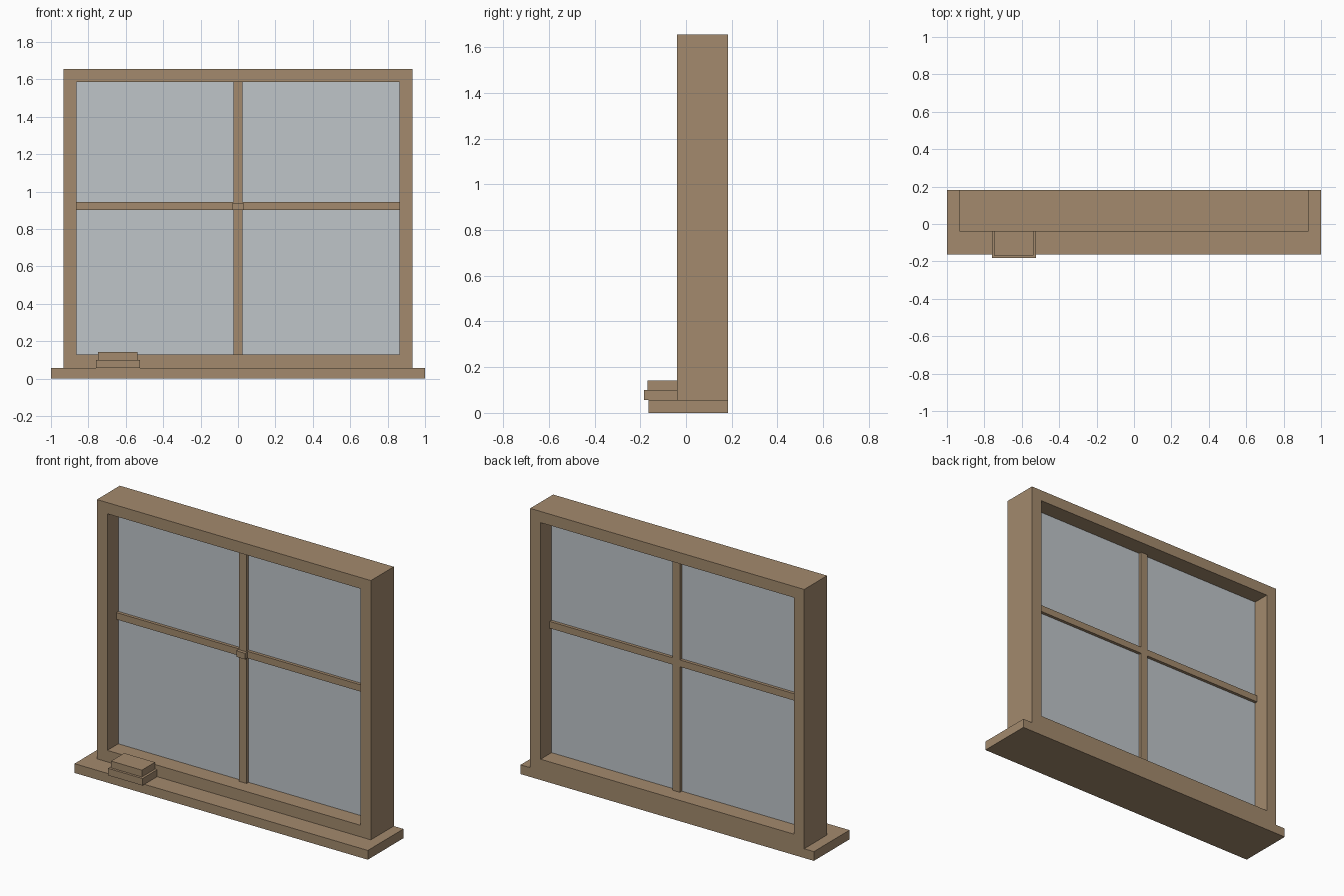
import bpy, bmesh

if "Cube" in bpy.data.objects:
    bpy.data.objects.remove(bpy.data.objects["Cube"])


def material(name, rgb):
    m = bpy.data.materials.new(name)
    m.diffuse_color = (*rgb, 1)
    m.use_nodes = True
    m.node_tree.nodes["Principled BSDF"].inputs["Base Color"].default_value = m.diffuse_color
    return m


wood = material("tan_wood", (0.366, 0.254, 0.153))
pane = material("grey_glass", (0.521, 0.558, 0.584))


def make_object(name, bm, mat):
    bmesh.ops.recalc_face_normals(bm, faces=bm.faces)
    mesh = bpy.data.meshes.new(name)
    bm.to_mesh(mesh)
    bm.free()
    mesh.materials.append(mat)
    ob = bpy.data.objects.new(name, mesh)
    bpy.context.collection.objects.link(ob)
    return ob


def box(name, x, y, z, mat=wood):
    """Box spanning the given (min, max) ranges."""
    bm = bmesh.new()
    bmesh.ops.create_cube(bm, size=1)
    for v in bm.verts:
        for i, (lo, hi) in enumerate((x, y, z)):
            v.co[i] = lo if v.co[i] < 0 else hi
    return make_object(name, bm, mat)


def ring(name, outer, inner, y, mat=wood):
    """Rectangular frame in the xz plane; outer and inner are (half width, z0, z1)."""
    bm = bmesh.new()

    def loop(rect, depth):
        w, z0, z1 = rect
        return [bm.verts.new((px, depth, pz))
                for px, pz in ((-w, z0), (w, z0), (w, z1), (-w, z1))]

    loops = [loop(outer, y[0]), loop(inner, y[0]), loop(inner, y[1]), loop(outer, y[1])]
    for k in range(4):
        a, b = loops[k], loops[(k + 1) % 4]
        for i in range(4):
            j = (i + 1) % 4
            bm.faces.new((a[i], a[j], b[j], b[i]))
    return make_object(name, bm, mat)


FRONT, BACK = -0.04, 0.183
MID = (FRONT + BACK) / 2
SILL_TOP = 0.057
OPEN = (0.863, 0.128, 1.586)

# Sill and outer frame
box("sill", (-1, 1), (-0.164, BACK), (0, SILL_TOP))
ring("frame", (0.934, SILL_TOP, 1.655), OPEN, (FRONT, BACK))

# Glass and glazing bars
box("glass", (-OPEN[0], OPEN[0]), (MID - 0.005, MID + 0.005), OPEN[1:], pane)
bar_depth = (MID - 0.024, MID + 0.024)
box("vertical_bar", (-0.025, 0.025), bar_depth, OPEN[1:])
box("horizontal_bar", (-OPEN[0], OPEN[0]), bar_depth, (0.902, 0.944))

# Latch where the bars cross
box("latch", (-0.03, 0.03), (MID - 0.045, MID - 0.02), (0.902, 0.939))

# Two stacked books on the sill
box("lower_book", (-0.759, -0.523), (-0.183, FRONT), (SILL_TOP, 0.1))
box("upper_book", (-0.748, -0.538), (-0.168, FRONT), (0.1, 0.142))
